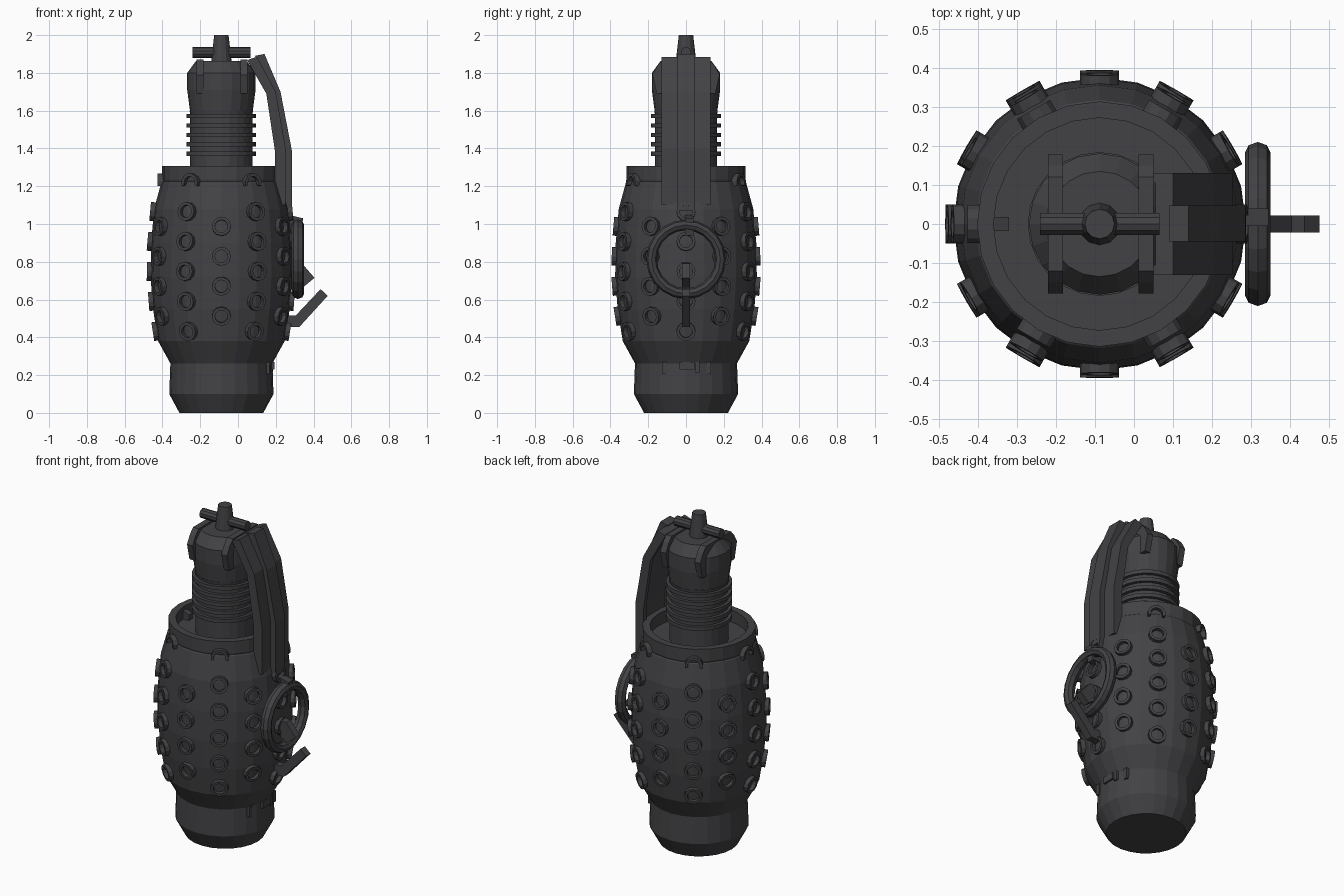
import bpy, bmesh, math
from mathutils import Matrix, Vector

if "Cube" in bpy.data.objects:
    bpy.data.objects.remove(bpy.data.objects["Cube"])

CX = -0.088  # body axis
mat = bpy.data.materials.new("dark_metal")
mat.diffuse_color = (0.055, 0.055, 0.06, 1)
mat.use_nodes = True
mat.node_tree.nodes["Principled BSDF"].inputs["Base Color"].default_value = mat.diffuse_color


def finish(name, bm):
    bmesh.ops.recalc_face_normals(bm, faces=bm.faces)
    me = bpy.data.meshes.new(name)
    bm.to_mesh(me)
    bm.free()
    me.materials.append(mat)
    ob = bpy.data.objects.new(name, me)
    bpy.context.collection.objects.link(ob)
    return ob


def lathe(bm, profile, n, m=Matrix(), closed=False, a0=0.0, arc=math.tau):
    """Sweep (radius, height) points about local z, fully or part way."""
    full = arc > 6.28
    steps = n if full else n + 1
    rings = [[bm.verts.new(m @ Vector((r * math.cos(a0 + arc * i / n),
                                       r * math.sin(a0 + arc * i / n), z)))
              for i in range(steps)] for r, z in profile]
    k = len(rings)
    for j in range(k if closed else k - 1):
        p, q = rings[j], rings[(j + 1) % k]
        for i in range(n):
            i2 = (i + 1) % steps
            bm.faces.new((p[i], p[i2], q[i2], q[i]))
    if not closed:
        bm.faces.new(rings[0])
        bm.faces.new(rings[-1])
    elif not full:
        bm.faces.new([r[0] for r in rings])
        bm.faces.new([r[-1] for r in rings])


def turned(name, profile, n=24):
    bm = bmesh.new()
    lathe(bm, profile, n, Matrix.Translation((CX, 0, 0)))
    return finish(name, bm)


def slab(name, pts, axis, lo, hi):
    """Extrude a 2D outline: axis 'y' takes (x, z), axis 'x' takes (y, z)."""
    bm = bmesh.new()
    pos = (lambda p, t: (p[0], t, p[1])) if axis == 'y' else (lambda p, t: (t, p[0], p[1]))
    a = [bm.verts.new(pos(p, lo)) for p in pts]
    b = [bm.verts.new(pos(p, hi)) for p in pts]
    bm.faces.new(a)
    bm.faces.new(b)
    for i in range(len(pts)):
        j = (i + 1) % len(pts)
        bm.faces.new((a[i], a[j], b[j], b[i]))
    return finish(name, bm)


# Base cup, barrel body and hollow collar
turned("base_cup", [(.222, 0), (.276, .1), (.270, .265)])
BODY = [(.27, .262), (.335, .38), (.362, .55), (.375, .72), (.372, .9),
        (.356, 1.08), (.318, 1.22), (.30, 1.235)]
turned("body", BODY)
bm = bmesh.new()
lathe(bm, [(.305, 1.2), (.314, 1.235), (.314, 1.308), (.272, 1.308), (.272, 1.2)],
      24, Matrix.Translation((CX, 0, 0)), closed=True)
finish("collar", bm)
slab("collar_block", [(-.40, 1.22), (-.40, 1.30), (-.32, 1.27), (-.32, 1.22)], 'y', -.018, .018)


def body_radius(z):
    for (r0, z0), (r1, z1) in zip(BODY, BODY[1:]):
        if z0 <= z <= z1:
            t = (z - z0) / (z1 - z0)
            return r0 + (r1 - r0) * t, math.atan2(r0 - r1, z1 - z0)
    return .31, 0


# Ring studs in twelve staggered columns, half rings under the collar
STUD = [(.034, -.03), (.05, -.03), (.05, .020), (.034, .020)]
studs, hooks = bmesh.new(), bmesh.new()


def stud_matrix(ang, z, tilt=True):
    r, lean = body_radius(z)
    return (Matrix.Translation((CX, 0, 0)) @ Matrix.Rotation(ang, 4, 'Z')
            @ Matrix.Translation((r, 0, z))
            @ Matrix.Rotation(math.pi / 2 - (lean if tilt else 0), 4, 'Y'))


for c in range(12):
    ang = c * math.tau / 12
    rows = 5 if c % 2 == 0 else 4
    for i in range(rows):
        lathe(studs, STUD, 12, stud_matrix(ang, (1.065 if rows == 5 else .987) - .158 * i),
              closed=True)
    if c % 2 == 0:
        # local -x is up after the tilt
        lathe(hooks, STUD, 7, stud_matrix(ang, 1.218, False), closed=True,
              a0=math.radians(70), arc=math.radians(220))
finish("ring_studs", studs)
finish("collar_half_rings", hooks)

# Threaded neck
thread = [(.165, 1.2)]
for i in range(5):
    z = 1.36 + .05 * i
    thread += [(.165, z), (.184, z), (.184, z + .023), (.165, z + .023)]
turned("threaded_neck", thread + [(.168, 1.6)])

# Fuse head, straps, tip and cross pin
turned("fuse_head", [(.165, 1.59), (.181, 1.71), (.181, 1.80), (.135, 1.862)], 20)
for name, x in (("left_strap", -.22), ("right_strap", .012)):
    slab(name, [(-.155, 1.69), (-.178, 1.79), (-.15, 1.84), (-.12, 1.872), (.12, 1.872),
                (.15, 1.84), (.178, 1.79), (.155, 1.69)], 'x', x, x + .038)
turned("fuse_tip", [(.055, 1.85), (.052, 1.88), (.038, 2.0)], 12)
bm = bmesh.new()
lathe(bm, [(.029, -.153), (.029, .153)], 10,
      Matrix.Translation((CX, 0, 1.908)) @ Matrix.Rotation(math.pi / 2, 4, 'Y'))
finish("cross_pin", bm)

# Safety lever: wide plate, side flanges and raised rib
outer = [(.10, 1.885), (.20, 1.70), (.252, 1.40), (.252, 1.10)]
slab("lever_plate", outer + [(.215, 1.10), (.215, 1.40), (.165, 1.69), (.055, 1.87)],
     'y', -.13, .13)
for name, y in (("front_flange", -.13), ("back_flange", .105)):
    slab(name, outer + [(.195, 1.16), (.195, 1.39), (.15, 1.69), (.05, 1.865)],
         'y', y, y + .025)
slab("lever_rib", [(.09, 1.89), (.14, 1.90), (.225, 1.70), (.285, 1.39), (.285, 1.07),
                   (.24, 1.07), (.24, 1.40), (.18, 1.70)], 'y', -.045, .047)

# Pull ring hanging on the right side
bm = bmesh.new()
tube = [(.182 + .028 * math.cos(k * math.tau / 8), .033 * math.sin(k * math.tau / 8))
        for k in range(8)]
lathe(bm, tube, 20, Matrix.Translation((.317, 0, .813)) @ Matrix.Rotation(math.pi / 2, 4, 'Y'),
      closed=True)
finish("pull_ring", bm)

# Clasp holding the ring, and the bent hook below it
slab("ring_clasp", [(.26, .94), (.33, .94), (.345, 1.03), (.26, 1.05)], 'y', -.005, .04)
slab("upper_hook", [(.24, .80), (.34, .79), (.405, .715), (.345, .665), (.24, .74)],
     'y', -.022, .022)
slab("lower_hook", [(.25, .455), (.325, .455), (.475, .62), (.437, .655), (.305, .515),
                    (.25, .515)], 'y', -.022, .022)

# Small latch teeth under the body
for i, (y, w, z) in enumerate(((-.115, .012, .205), (.005, .04, .23),
                               (.06, .012, .215), (.12, .012, .205))):
    x = CX + math.sqrt(.28 ** 2 - y * y)
    slab(f"latch_tooth_{i}", [(x - .04, z), (x, z), (x, .27), (x - .04, .27)], 'y', y - w, y + w)
